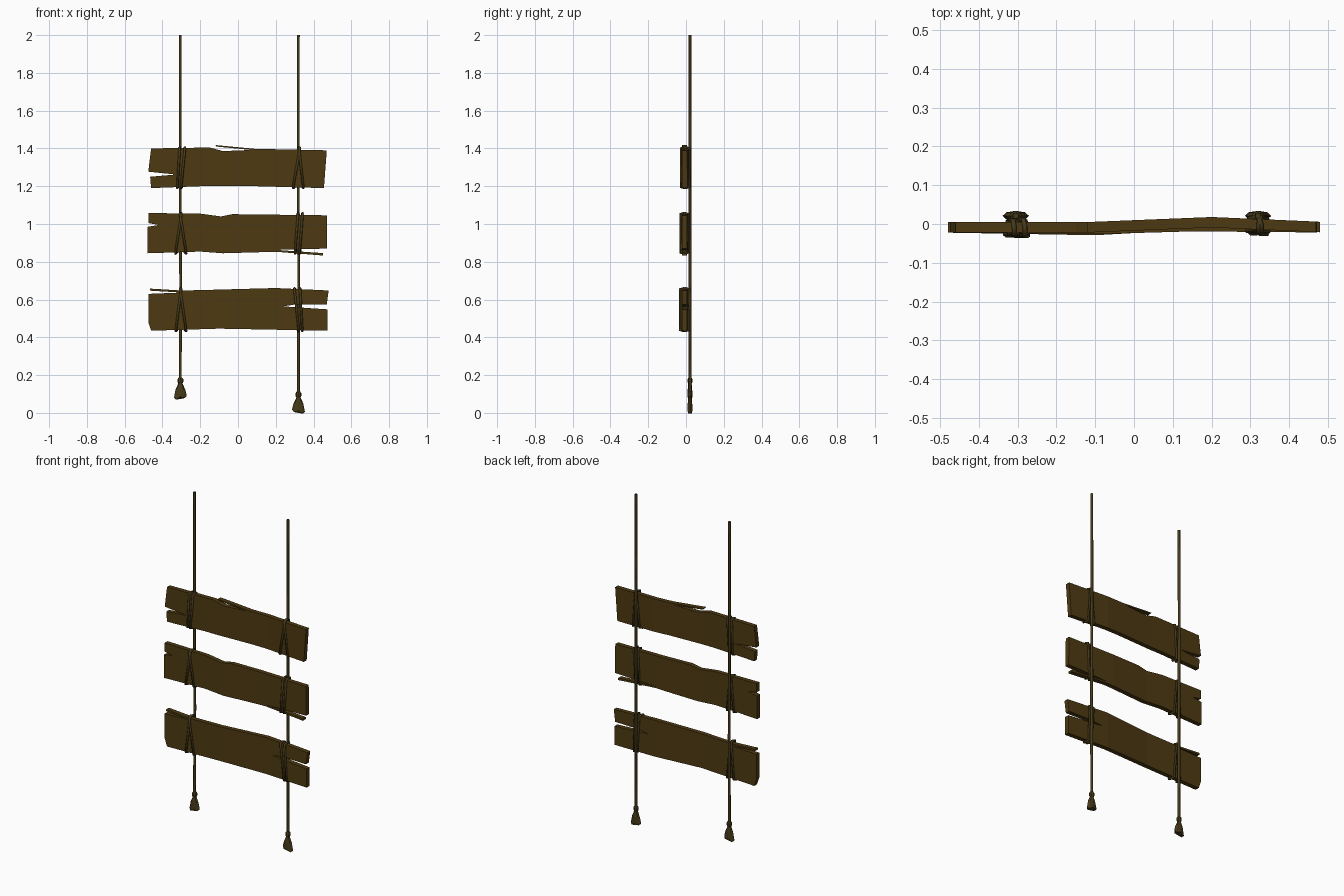
import bpy, bmesh, math
from mathutils import Vector

if "Cube" in bpy.data.objects:
    bpy.data.objects.remove(bpy.data.objects["Cube"])


def material(name, rgb):
    m = bpy.data.materials.new(name)
    m.diffuse_color = (*rgb, 1)
    m.use_nodes = True
    m.node_tree.nodes["Principled BSDF"].inputs["Base Color"].default_value = m.diffuse_color
    return m


WOOD = material("old_wood", (0.075, 0.042, 0.006))
ROPE = material("rope_fibre", (0.062, 0.042, 0.010))


def finish(bm, name, mat):
    bmesh.ops.recalc_face_normals(bm, faces=bm.faces)
    me = bpy.data.meshes.new(name)
    bm.to_mesh(me)
    bm.free()
    me.materials.append(mat)
    ob = bpy.data.objects.new(name, me)
    bpy.context.collection.objects.link(ob)
    return ob


def bend(x, keys):
    for (x0, y0), (x1, y1) in zip(keys, keys[1:]):
        if x <= x1:
            return y0 + (y1 - y0) * (x - x0) / (x1 - x0)
    return keys[-1][1]


# Plank: split outline extruded in y, then cut and warped along x
def plank(name, outline, keys):
    bm = bmesh.new()
    face = bm.faces.new([bm.verts.new((x, -0.022, z)) for x, z in outline])
    ext = bmesh.ops.extrude_face_region(bm, geom=[face], use_keep_orig=True)
    for v in ext["geom"]:
        if isinstance(v, bmesh.types.BMVert):
            v.co.y = 0.005
    bmesh.ops.triangulate(bm, faces=bm.faces)
    for x, _ in keys[1:-1]:
        bmesh.ops.bisect_plane(bm, geom=bm.verts[:] + bm.edges[:] + bm.faces[:],
                               plane_co=(x, 0, 0), plane_no=(1, 0, 0))
    for v in bm.verts:
        v.co.y += bend(v.co.x, keys)
    return finish(bm, name, WOOD)


# Rope: poly curve with a low-sided round section, turned into a mesh
def tube(name, pts, radius, closed=False):
    cu = bpy.data.curves.new(name, "CURVE")
    cu.dimensions = "3D"
    cu.bevel_depth = radius
    cu.bevel_resolution = 1
    cu.use_fill_caps = not closed
    sp = cu.splines.new("POLY")
    sp.points.add(len(pts) - 1)
    for p, co in zip(sp.points, pts):
        p.co = (*co, 1)
    sp.use_cyclic_u = closed
    cu.materials.append(ROPE)
    ob = bpy.data.objects.new(name, cu)
    bpy.context.collection.objects.link(ob)
    bpy.ops.object.select_all(action="DESELECT")
    ob.select_set(True)
    bpy.context.view_layer.objects.active = ob
    bpy.ops.object.convert(target="MESH")


# Frayed rope end: knot and flattened flare, lofted from rings
def tassel(name, x, y, z, lean):
    rings = [(0.120, 0.008, 0.008), (0.110, 0.016, 0.013), (0.096, 0.016, 0.013),
             (0.088, 0.011, 0.009), (0.055, 0.026, 0.012), (0.012, 0.034, 0.013)]
    n = 8
    bm = bmesh.new()
    loops = []
    for i, (h, rx, ry) in enumerate(rings):
        ring = []
        for k in range(n):
            a = math.tau * k / n
            dz = 0
            if i == len(rings) - 1:
                dz = -lean * math.cos(a) * 0.006 + 0.006 * (-1) ** k
            ring.append(bm.verts.new((x + rx * math.cos(a),
                                      y + ry * math.sin(a), z + h + dz - 0.008)))
        loops.append(ring)
    for a, b in zip(loops, loops[1:]):
        for k in range(n):
            bm.faces.new((a[k], a[(k + 1) % n], b[(k + 1) % n], b[k]))
    bm.faces.new(loops[0])
    bm.faces.new(loops[-1])
    finish(bm, name, ROPE)


top = [(-0.46, 1.40), (-0.15, 1.405), (-0.08, 1.386), (0.07, 1.392),
       (-0.115, 1.410), (-0.12, 1.418), (0.09, 1.398), (0.47, 1.39),
       (0.455, 1.19), (0.10, 1.20), (-0.20, 1.20), (-0.46, 1.19),
       (-0.465, 1.25), (-0.33, 1.262), (-0.475, 1.277)]
middle = [(-0.475, 1.058), (-0.20, 1.055), (-0.09, 1.04), (-0.03, 1.052),
          (0.47, 1.046), (0.472, 0.87), (0.20, 0.863), (0.45, 0.846),
          (0.45, 0.833), (0.20, 0.853), (-0.08, 0.845), (-0.20, 0.854),
          (-0.48, 0.845), (-0.48, 0.985), (-0.42, 0.995), (-0.475, 1.005)]
bottom = [(-0.465, 0.658), (-0.30, 0.648), (-0.20, 0.65), (0.20, 0.661),
          (0.48, 0.648), (0.47, 0.575), (0.31, 0.575), (0.24, 0.564),
          (0.475, 0.548), (0.475, 0.435), (-0.10, 0.446), (-0.46, 0.435),
          (-0.475, 0.48), (-0.475, 0.63), (-0.30, 0.637), (-0.465, 0.647)]

# name, outline, bend keys (x, y), bottom z, top z, lashing slants left/right
planks = [
    ("top_plank", top, [(-0.5, 0), (-0.12, 0), (0.2, 0.013), (0.5, 0)],
     1.195, 1.40, (0.006, 0.010), (0.018, -0.012)),
    ("middle_plank", middle, [(-0.5, 0), (-0.09, -0.004), (0.15, 0.003), (0.5, 0)],
     0.848, 1.053, (0.016, -0.016), (0.008, 0.008)),
    ("bottom_plank", bottom, [(-0.5, 0), (-0.1, -0.007), (0.2, 0.010), (0.5, 0)],
     0.438, 0.655, (0.014, -0.016), (-0.012, -0.006)),
]
XL, XR, Y = -0.305, 0.32, 0.021

for name, outline, keys, z0, z1, sl, sr in planks:
    plank(name, outline, keys)
    # Lashings: two slanted loops around the plank at each rope
    for side, x, slants in (("left", XL, sl), ("right", XR, sr)):
        y = bend(x, keys)
        for i, s in enumerate(slants):
            cx = x + (-0.010, 0.014)[i]
            f, b = y - 0.026 - 0.002 * i, y + 0.009 + 0.002 * i
            pts = [(cx - s, f, z0), (cx + s, f, z1),
                   (cx + s, (f + b) / 2, z1 + 0.005), (cx + s * 0.6, b, z1),
                   (cx - s * 0.6, b, z0), (cx - s, (f + b) / 2, z0 - 0.005)]
            tube(f"{name}_{side}_lashing_{i + 1}", pts, 0.0065, True)

# Hanging ropes with frayed ends
for side, x, z, lean in (("left", XL, 0.076, -1), ("right", XR, 0.002, 1)):
    tube(f"{side}_rope", [(x, Y, z + 0.1), (x + 0.001, Y, 0.7),
                          (x - 0.001, Y, 1.4), (x, Y, 2.0)], 0.008)
    tassel(f"{side}_rope_tassel", x, Y, z, lean)
